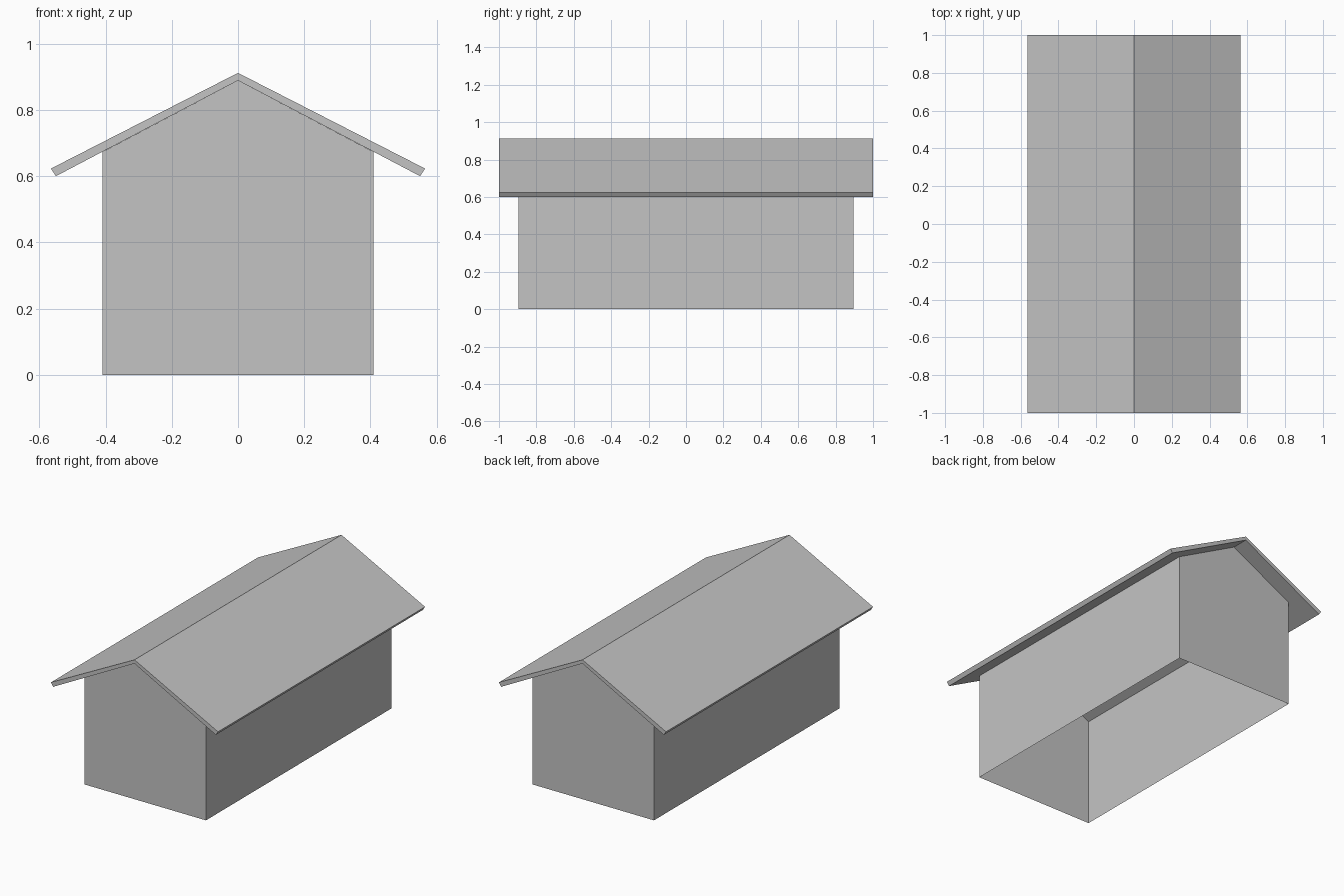
import bpy
import bmesh

cube = bpy.data.objects.get("Cube")
if cube:
    bpy.data.objects.remove(cube, do_unlink=True)

grey = bpy.data.materials.new("plain_grey")
grey.use_nodes = True
colour = (0.55, 0.55, 0.55, 1)
grey.diffuse_color = colour
grey.node_tree.nodes["Principled BSDF"].inputs["Base Color"].default_value = colour


def extrude_profile(name, profile, half_length, open_edges=()):
    """Sweep an x-z outline along y, with capped ends; skip the sides listed in open_edges."""
    bm = bmesh.new()
    front = [bm.verts.new((x, -half_length, z)) for x, z in profile]
    back = [bm.verts.new((x, half_length, z)) for x, z in profile]
    bm.faces.new(front)
    bm.faces.new(back[::-1])
    count = len(profile)
    for i in range(count):
        if i not in open_edges:
            j = (i + 1) % count
            bm.faces.new((front[j], front[i], back[i], back[j]))
    mesh = bpy.data.meshes.new(name)
    bm.to_mesh(mesh)
    bm.free()
    mesh.materials.append(grey)
    obj = bpy.data.objects.new(name, mesh)
    bpy.context.collection.objects.link(obj)
    return obj


# Gabled walls: a thin shell without floor or ceiling
wall_x, wall_top, gable_top = 0.41, 0.673, 0.889
extrude_profile(
    "walls",
    [(-wall_x, 0), (wall_x, 0), (wall_x, wall_top), (0, gable_top), (-wall_x, wall_top)],
    0.895,
    open_edges=(0, 2, 3),
)

# Pitched roof slab with overhanging eaves
extrude_profile(
    "roof",
    [(0, gable_top), (0.55, 0.6), (0.565, 0.623), (0, 0.912), (-0.565, 0.623), (-0.55, 0.6)],
    1.0,
)
